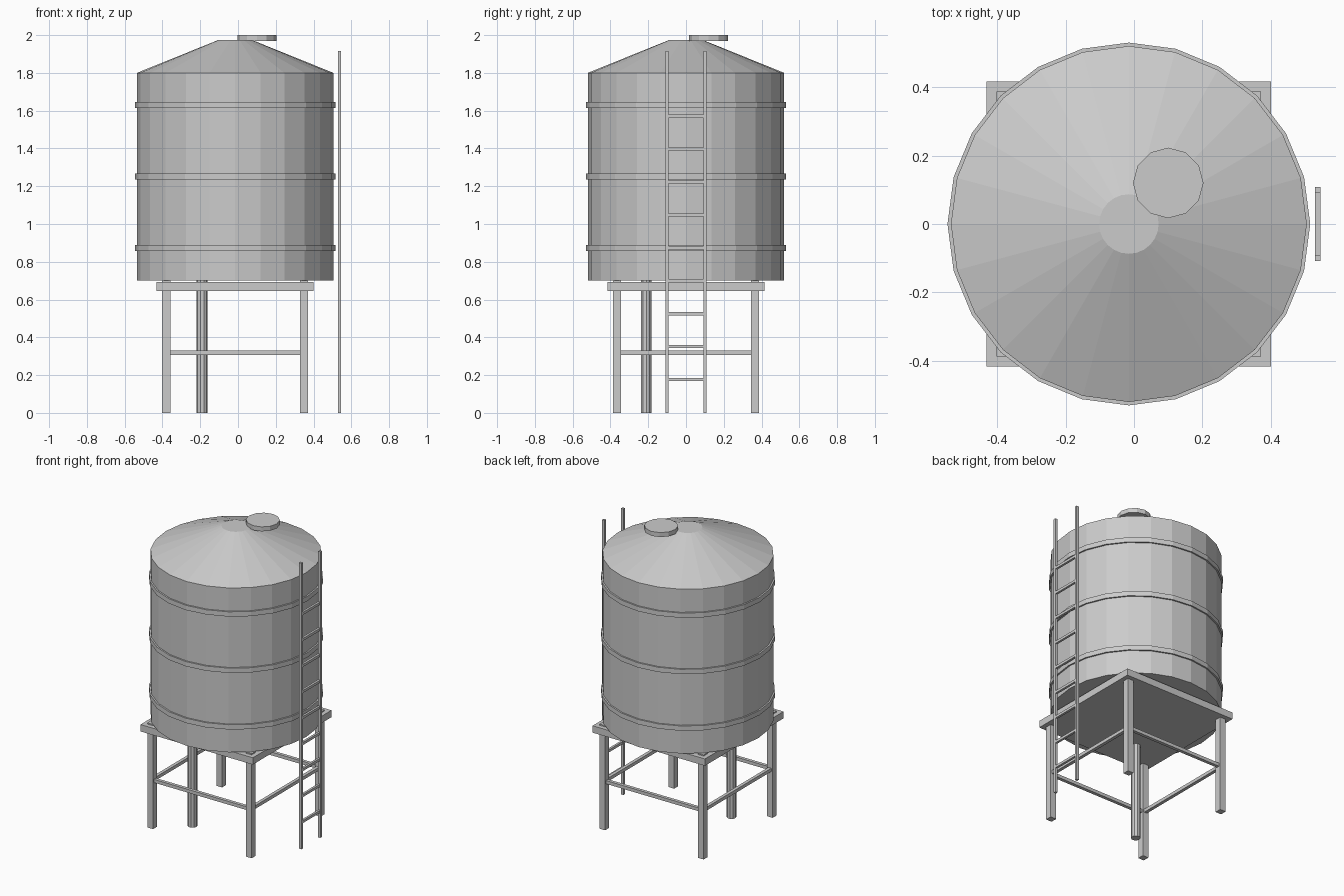
import bpy, bmesh
from mathutils import Matrix

if "Cube" in bpy.data.objects:
    bpy.data.objects.remove(bpy.data.objects["Cube"])

CX = -0.015  # tank and stand axis; the ladder sits outside on +x


def finish(name, bm):
    mesh = bpy.data.meshes.new(name)
    bm.to_mesh(mesh)
    bm.free()
    obj = bpy.data.objects.new(name, mesh)
    bpy.context.collection.objects.link(obj)
    return obj


def box(name, x, y, z, size):
    """Box centred on (x, y, z)."""
    bm = bmesh.new()
    bmesh.ops.create_cube(bm, size=1, matrix=Matrix.Translation((x, y, z)) @ Matrix.Diagonal((*size, 1)))
    return finish(name, bm)


def drum(name, x, y, z0, z1, r0, r1, sides):
    """Flat-sided cylinder or cone with a corner on the +x axis."""
    bm = bmesh.new()
    c = bmesh.ops.create_cone(bm, cap_ends=True, segments=sides, radius1=r0, radius2=r1, depth=z1 - z0)
    # put a vertex at angle 0
    v = max(c["verts"], key=lambda v: v.co.x)
    angle = v.co.to_2d().angle_signed((1, 0))
    bmesh.ops.rotate(bm, verts=bm.verts, matrix=Matrix.Rotation(-angle, 3, 'Z'))
    bmesh.ops.translate(bm, verts=bm.verts, vec=(x, y, (z0 + z1) / 2))
    return finish(name, bm)


# Tank body, conical roof and hatch
drum("tank_body", CX, 0, 0.70, 1.80, 0.52, 0.52, 24)
drum("tank_roof", CX, 0, 1.80, 1.975, 0.52, 0.087, 24)
drum("roof_hatch", 0.10, 0.12, 1.97, 2.0, 0.103, 0.103, 12)

# Bands around the tank
for i, z in enumerate((0.873, 1.252, 1.629)):
    drum(f"tank_band_{i + 1}", CX, 0, z - 0.016, z + 0.016, 0.53, 0.53, 24)

# Stand: platform, four legs, four braces
box("stand_platform", CX, 0, 0.669, (0.832, 0.832, 0.046))
LEG = 0.365
for sx in (-1, 1):
    for sy in (-1, 1):
        box("stand_leg", CX + sx * LEG, sy * LEG, 0.35, (0.043, 0.043, 0.70))
for s in (-1, 1):
    box("stand_brace_x", CX, s * LEG, 0.318, (2 * LEG, 0.022, 0.022))
    box("stand_brace_y", CX + s * LEG, 0, 0.318, (0.022, 2 * LEG, 0.022))

# Outlet pipe under the tank
drum("outlet_pipe", -0.19, -0.21, 0, 0.70, 0.029, 0.029, 10)

# Ladder
for s in (-1, 1):
    box("ladder_rail", 0.537, s * 0.10, 0.9575, (0.017, 0.017, 1.915))
for i in range(9):
    box("ladder_rung", 0.537, 0, 0.177 + i * 0.1742, (0.015, 0.20, 0.017))
